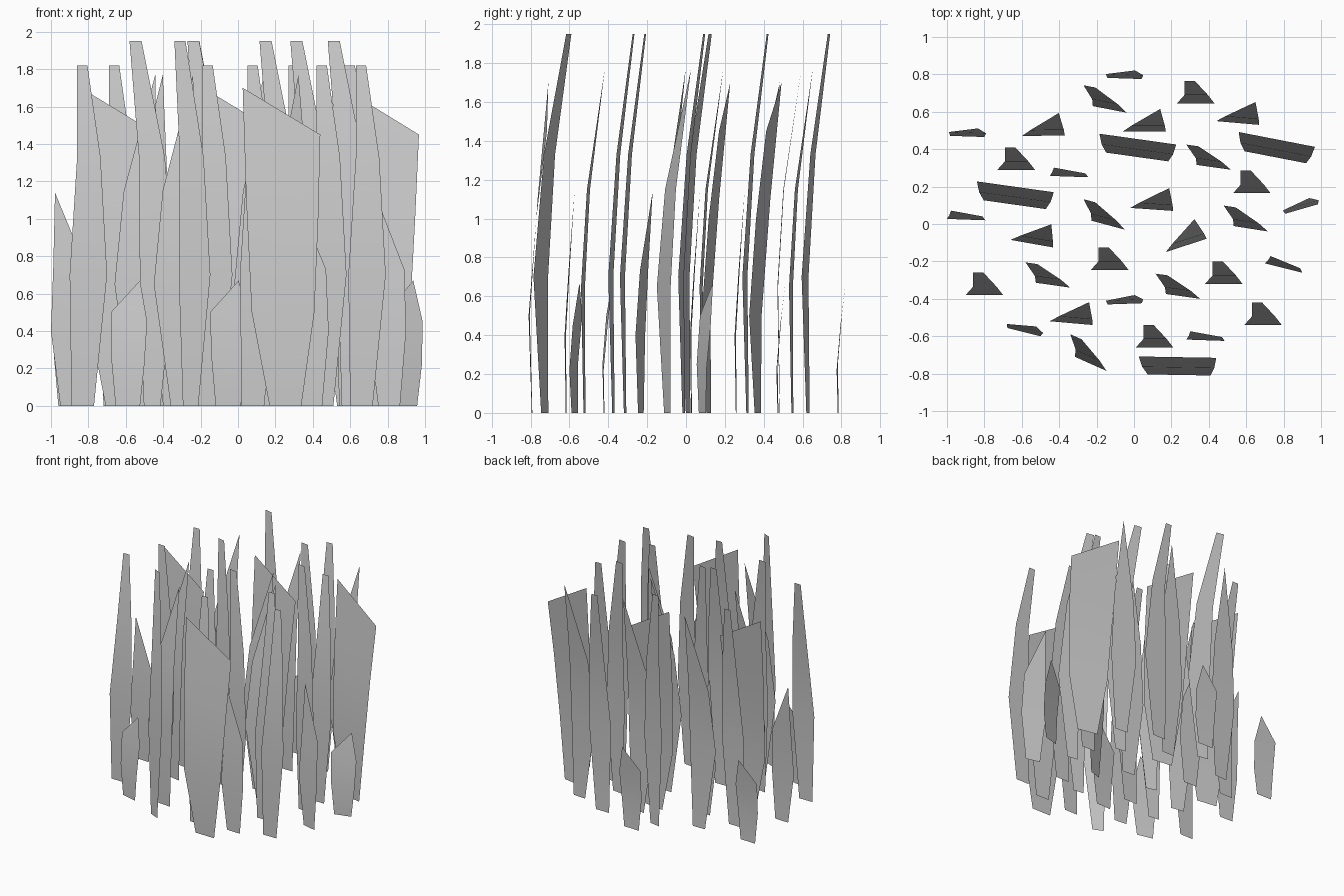
import bpy
import math
from mathutils import Matrix, Vector

if "Cube" in bpy.data.objects:
    bpy.data.objects.remove(bpy.data.objects["Cube"])

# Blade outlines, bottom to top: (left x, left z, right x, right z, backward bend)
TRIANGULAR = [(.09, 0, .20, 0, .01), (0, .65, .23, .65, 0),
              (.045, 1.15, .225, 1.15, .03), (.20, 1.77, .20, 1.77, .12)]
STRAIGHT = [(.01, 0, .13, 0, .01), (0, .70, .20, .70, 0),
            (.04, 1.33, .165, 1.33, .045), (.04, 1.82, .095, 1.82, .12)]
TALL = [(.07, 0, .16, 0, .01), (.05, .70, .235, .70, 0),
        (.04, 1.33, .18, 1.33, .035), (-.02, 1.95, .045, 1.95, .10)]
BROAD = [(.145, 0, .315, 0, .015), (.05, .50, .385, .50, 0),
         (.02, 1.1, .405, 1.0, .04), (0, 1.70, .415, 1.45, .095)]
SHORT_LEFT = [(.05, 0, .17, 0, .005), (0, .40, .205, .40, 0),
              (.012, .75, .19, .73, .02), (.02, 1.14, .02, 1.14, .045)]
SHORT_RIGHT = [(.03, 0, .165, 0, .005), (.008, .25, .19, .22, 0),
               (0, .50, .20, .45, .02), (.155, .67, .155, .67, .045)]

# Placement of each blade: (smallest x, smallest y, turn in degrees)
CLUMP = {
    "triangular_blade": (TRIANGULAR, [
        (-.60, .47, 1), (-.06, .495, 0), (.44, .53, -5), (-.02, .07, -4),
        (-.66, -.125, -10), (-.45, -.54, -5), (.17, -.15, 18)]),
    "straight_blade": (STRAIGHT, [
        (-.73, .29, 0), (.23, .645, 0), (.53, .165, 0), (-.23, -.245, 0),
        (-.90, -.38, 0), (.38, -.32, 0), (.59, -.54, 0), (.01, -.66, 0)]),
    "tall_blade": (TALL, [
        (-.27, .595, -11), (.28, .29, -8), (-.27, -.03, -15), (.48, -.04, -9),
        (-.58, -.34, -8), (.115, -.40, -8), (-.34, -.785, -24)]),
    "broad_blade": (BROAD, [
        (-.84, .08, -8), (-.185, .335, -8), (.56, .325, -11), (.025, -.81, -1)]),
    "short_left_blade": (SHORT_LEFT, [
        (-1, .02, -2), (-.45, .25, -2), (.28, -.625, -2), (.70, -.26, -14)]),
    "short_right_blade": (SHORT_RIGHT, [
        (-.99, .465, -2), (-.15, .775, -2), (-.15, -.43, 2),
        (-.68, -.60, -14), (.795, .055, 16)]),
}


def make_blade(name, rows, x, y, turn):
    """Single-sheet blade facing the front, turned and moved into place."""
    spin = Matrix.Rotation(math.radians(turn), 3, 'Z')
    verts, faces, last = [], [], None
    for xl, zl, xr, zr, bend in rows:
        left = len(verts)
        verts.append(spin @ Vector((xl, bend, zl)))
        right = left
        if xl != xr:
            right = len(verts)
            verts.append(spin @ Vector((xr, bend, zr)))
        if last:
            face = [last[0], last[1], right]
            if right != left:
                face.append(left)
            faces.append(face)
        last = (left, right)
    low = Vector((min(v.x for v in verts), min(v.y for v in verts), 0))
    mesh = bpy.data.meshes.new(name)
    mesh.from_pydata([v - low for v in verts], [], faces)
    mesh.shade_smooth()
    obj = bpy.data.objects.new(name, mesh)
    obj.location = (x, y, 0)
    bpy.context.collection.objects.link(obj)


# Grass clump
for kind, (rows, spots) in CLUMP.items():
    for i, (x, y, turn) in enumerate(spots, 1):
        make_blade(f"{kind}_{i}", rows, x, y, turn)
